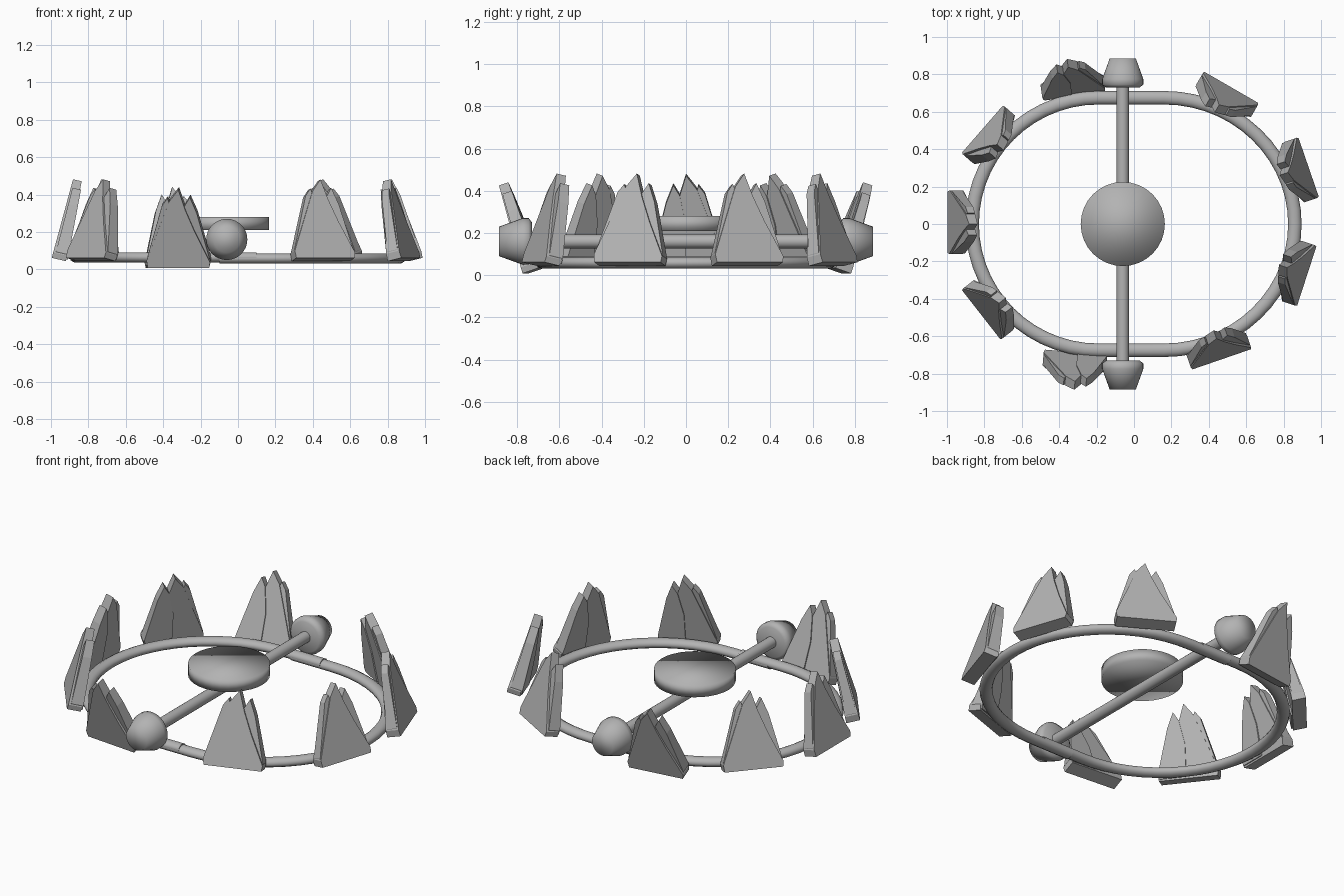
import bpy, bmesh, math
from mathutils import Matrix, Vector

cube = bpy.data.objects.get("Cube")
if cube:
    bpy.data.objects.remove(cube)

GREY = (0.45, 0.45, 0.45, 1)
metal = bpy.data.materials.new("grey_metal")
metal.use_nodes = True
metal.diffuse_color = GREY
metal.node_tree.nodes["Principled BSDF"].inputs["Base Color"].default_value = GREY

MID_X, BAR_Z = -0.06, 0.16


def add_object(name, data):
    obj = bpy.data.objects.new(name, data)
    bpy.context.collection.objects.link(obj)
    data.materials.append(metal)
    return obj


def lathe(name, profile, matrix, smooth_all=True, sides=32):
    """Turn (radius, height) points about the local z axis and cap the ends."""
    bm = bmesh.new()
    rings = []
    for r, h in profile:
        rings.append([bm.verts.new((r * math.cos(i * math.tau / sides),
                                    r * math.sin(i * math.tau / sides), h))
                      for i in range(sides)])
    for a, b in zip(rings, rings[1:]):
        for i in range(sides):
            j = (i + 1) % sides
            bm.faces.new((a[i], a[j], b[j], b[i]))
    bm.faces.new(rings[0][::-1])
    bm.faces.new(rings[-1])
    for f in bm.faces:
        f.smooth = smooth_all or len(f.verts) == 4
    bm.transform(matrix)
    bmesh.ops.recalc_face_normals(bm, faces=bm.faces)
    mesh = bpy.data.meshes.new(name)
    bm.to_mesh(mesh)
    bm.free()
    return add_object(name, mesh)


def jaw_frame(name, side, centre, reach, z):
    """Half of the hoop: a U-shaped rod with overlapping straight ends."""
    half_y, steps = 0.675, 28
    arc = [(centre + side * reach * math.cos(t), half_y * math.sin(t))
           for t in (math.pi * (i / steps - 0.5) for i in range(steps + 1))]
    path = [(-0.1 * side, -half_y)] + arc + [(-0.1 * side, half_y)]
    curve = bpy.data.curves.new(name, "CURVE")
    curve.dimensions = "3D"
    curve.bevel_depth = 0.036
    curve.bevel_resolution = 3
    curve.use_fill_caps = True
    spline = curve.splines.new("POLY")
    spline.points.add(len(path) - 1)
    for point, (x, y) in zip(spline.points, path):
        point.co = (x, y, 0, 1)
    obj = add_object(name, curve)
    obj.location.z = z
    obj.scale.z = 0.78
    return obj


def slab(bm, outline, front, back):
    """Tapering plate: outline is (across, up); front and back are depths."""
    def layer(depth):
        return [bm.verts.new((depth * (1 - 0.9 * w), u, w)) for u, w in outline]
    a, b = layer(front), layer(back)
    bm.faces.new(a)
    bm.faces.new(b[::-1])
    for i in range(len(a)):
        j = (i + 1) % len(a)
        bm.faces.new((a[i], b[i], b[j], a[j]))


# Jagged tooth pieces: tall middle shard and two shorter side shards
MAIN = [(-.165, 0), (.165, 0), (.17, .03), (.092, .2), (.045, .32),
        (.01, .435), (-.04, .37), (-.17, .04)]
RIGHT = [(.01, .01), (.16, .01), (.168, .04), (.105, .3), (.07, .39),
         (.04, .34), (.01, .2)]
LEFT = [(-.16, .01), (-.02, .01), (-.02, .3), (-.05, .385), (-.08, .345),
        (-.168, .05)]


def tooth(name, x, y, z, angle, lean):
    bm = bmesh.new()
    slab(bm, MAIN, 0.042, -0.036)
    slab(bm, RIGHT, 0.028, -0.044)
    slab(bm, LEFT, 0.034, -0.028)
    bmesh.ops.recalc_face_normals(bm, faces=bm.faces)
    bm.transform(Matrix.Translation((x, y, z))
                 @ Matrix.Rotation(math.radians(angle), 4, "Z")
                 @ Matrix.Rotation(math.radians(lean), 4, "Y"))
    mesh = bpy.data.meshes.new(name)
    bm.to_mesh(mesh)
    bm.free()
    add_object(name, mesh)


# Hoop
frames = [jaw_frame("left_jaw_frame", 1, 0.16, 0.70, 0.058),
          jaw_frame("right_jaw_frame", -1, -0.19, 0.675, 0.064)]
bpy.ops.object.select_all(action="DESELECT")
for obj in frames:
    obj.select_set(True)
bpy.context.view_layer.objects.active = frames[0]
bpy.ops.object.convert(target="MESH")
bpy.ops.object.shade_smooth_by_angle(angle=math.radians(50))

# Cross bar, end knobs and trigger plate
to_y = Matrix.Translation((MID_X, 0, BAR_Z)) @ Matrix.Rotation(-math.pi / 2, 4, "X")
lathe("cross_bar", [(0.033, -0.76), (0.033, 0.76)], to_y, False, 20)
knob = [(0.09, 0.73), (0.11, 0.745), (0.11, 0.775), (0.07, 0.885)]
lathe("back_knob", knob, to_y)
lathe("front_knob", [(r, -h) for r, h in knob], to_y)
lathe("trigger_plate", [(0.225, 0.21), (0.225, 0.28)],
      Matrix.Translation((MID_X, 0, 0)))

# Teeth: x, y, z, facing angle, lean (negative leans inward)
TEETH = [(.895, .29, .052, 19, -13), (.885, -.265, .052, -18, -13),
         (.50, .695, .052, 60, -13), (.455, -.685, .052, -71, -13),
         (-.955, .01, .052, 180, -13),
         (-.78, .48, .052, 139, -13), (-.785, -.46, .052, -142, -13),
         (-.325, .72, .022, 98, 19), (-.315, -.72, .022, -95, 19)]
for i, t in enumerate(TEETH, 1):
    tooth(f"tooth_{i}", *t)
